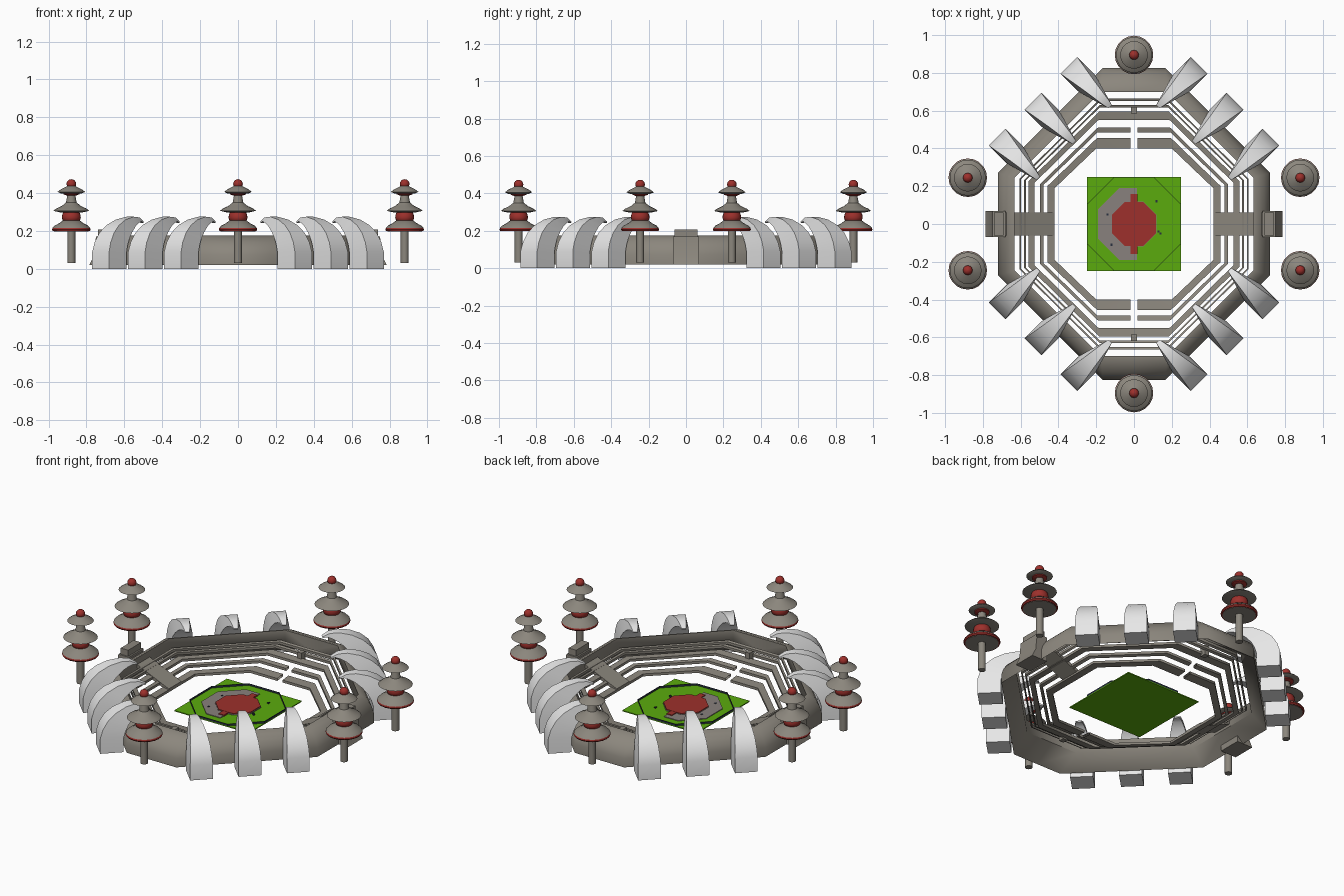
import bpy, bmesh, math

if "Cube" in bpy.data.objects:
    bpy.data.objects.remove(bpy.data.objects["Cube"])

def mat(name, r, g, b):
    m = bpy.data.materials.new(name)
    m.diffuse_color = (r, g, b, 1)
    m.use_nodes = True
    m.node_tree.nodes["Principled BSDF"].inputs["Base Color"].default_value = m.diffuse_color
    return m

STONE = mat("warm stone", .26, .24, .205)
WHITE = mat("pale bone", .80, .80, .80)
RED = mat("dark red", .34, .03, .025)
GREEN = mat("grass green", .105, .41, .004)
GREY = mat("field grey", .25, .22, .205)
NAVY = mat("dark navy", .02, .03, .05)

def make(name, verts, faces, m, angle=35):
    me = bpy.data.meshes.new(name)
    bm = bmesh.new()
    vs = [bm.verts.new(v) for v in verts]
    for f in faces:
        bm.faces.new([vs[i] for i in f])
    bmesh.ops.recalc_face_normals(bm, faces=bm.faces)
    bm.to_mesh(me)
    bm.free()
    me.materials.append(m)
    me.shade_smooth()
    me.set_sharp_from_angle(angle=math.radians(angle))
    ob = bpy.data.objects.new(name, me)
    bpy.context.collection.objects.link(ob)
    return ob

def loft(name, sections, m, caps=True, ring=False, angle=35):
    """Skin closed cross-sections that share a point count."""
    n, k = len(sections[0]), len(sections)
    faces = []
    for s in range(k if ring else k - 1):
        a, b = s * n, (s + 1) % k * n
        faces += [(a + i, a + (i + 1) % n, b + (i + 1) % n, b + i) for i in range(n)]
    if caps and not ring:
        faces += [tuple(range(n)), tuple(range((k - 1) * n, k * n))]
    return make(name, [p for s in sections for p in s], faces, m, angle)

def prism(name, pts, z0, z1, m):
    return loft(name, [[(x, y, z) for x, y in pts] for z in (z0, z1)], m)

def box(name, x0, x1, y0, y1, z0, z1, m):
    return prism(name, [(x0, y0), (x1, y0), (x1, y1), (x0, y1)], z0, z1, m)

def lathe(name, prof, cx, cy, m, seg=20):
    secs = [[(cx + r * math.cos(2 * math.pi * i / seg),
              cy + r * math.sin(2 * math.pi * i / seg), z) for i in range(seg)]
            for r, z in prof]
    return loft(name, secs, m, angle=40)

def octagon(a):
    r = a / math.cos(math.pi / 8)
    return [(r * math.cos(math.pi / 8 + i * math.pi / 4),
             r * math.sin(math.pi / 8 + i * math.pi / 4)) for i in range(8)]

# Arena bands: quarter path from inner (t=0) to outer (t=1), mirrored twice
def band(name, prof, m, start=0.0):
    secs = []
    for step in range(4):
        sec = []
        for t, z in prof:
            X, Y = .42 + .30 * t, .40 + .425 * t
            cx, cy = .20 - .035 * t, .19 + .08 * t
            x, y = [(start, Y), (cx, Y), (X, cy), (X, 0)][step]
            sec.append((x, y, z))
        secs.append(sec)
    ob = loft(name, secs, m, caps=False, angle=46)
    mod = ob.modifiers.new("mirror", 'MIRROR')
    mod.use_axis = (True, True, False)
    mod.merge_threshold = .0005
    return ob

# Outer wall: rounded roof shoulder, underside rising towards the seats
band("outer_wall", [(.705, .10), (.705, .175), (.73, .175), (.82, .162), (.90, .14),
                    (.96, .112), (1, .075), (1, .02)], STONE)
# Seating tiers with open gaps; the lowest two are split by a stair slot
for i, (t0, t1, slot) in enumerate([(0, .13, .018), (.20, .26, .018), (.355, .46, 0),
                                    (.51, .54, 0), (.59, .62, 0)]):
    z = .04 + .14 * t0
    band("seating_tier_%d" % (i + 1),
         [(t0, z), (t1, z + .006), (t1, z - .009), (t0, z - .015)], STONE, slot)

# Side entrances: ramp, gatehouse and gate block; posts at the stair slots
for s in (-1, 1):
    ramp = [(.42, .045), (.70, .165), (.70, .145), (.42, .025)]
    loft("entrance_ramp", [[(s * x, y, z) for x, z in ramp] for y in (-.06, .06)], STONE)
    gate = [(.68, .02), (.785, .02), (.76, .07), (.75, .17), (.68, .17)]
    loft("gatehouse", [[(s * x, y, z) for x, z in gate] for y in (-.07, .07)], STONE)
    x0, x1 = sorted((s * .69, s * .74))
    box("gate_block", x0, x1, -.062, .062, .17, .207, STONE)
    y0, y1 = sorted((s * .585, s * .62))
    box("stair_post", -.015, .015, y0, y1, .07, .13, STONE)

# Curved claws, three on each diagonal: (outer r, outer z, inner r, inner z, half width)
CLAW = [(0, 0, .13, 0, .063), (0, .09, .13, .085, .063), (.015, .14, .142, .125, .060),
        (.045, .19, .16, .16, .055), (.09, .23, .19, .195, .047), (.15, .26, .225, .225, .037),
        (.22, .275, .26, .243, .027), (.27, .271, .285, .25, .020), (.31, .25, .308, .243, .012)]
Q = math.sqrt(.5)
for sx in (-1, 1):
    for sy in (-1, 1):
        for bx, by in ((.345, .84), (.535, .65), (.725, .46)):
            secs = []
            for ro, zo, ri, zi, w in CLAW:
                pts = [(ro, zo, -w), (ro, zo, w), (ri, zi, w), (ri, zi, -w)]
                secs.append([(sx * (bx - Q * r + Q * c), sy * (by - Q * r - Q * c), z)
                             for r, z, c in pts])
            loft("claw", secs, WHITE, angle=60)

# Tiered lantern towers
for cx, cy in [(0, .895), (0, -.895), (.88, .245), (.88, -.245), (-.88, .245), (-.88, -.245)]:
    lathe("tower_post", [(.021, .03), (.021, .205)], cx, cy, STONE, 12)
    lathe("lower_rim", [(.098, .2), (.102, .207), (.098, .217)], cx, cy, RED)
    lathe("lower_soffit", [(.092, .198), (.092, .204)], cx, cy, STONE)
    lathe("lower_roof", [(.1, .215), (.088, .228), (.065, .24), (.045, .255)], cx, cy, STONE)
    lathe("lantern_body", [(.03, .245), (.045, .255), (.05, .27), (.048, .285), (.04, .305)],
          cx, cy, RED)
    lathe("middle_roof", [(.06, .298), (.095, .306), (.08, .318), (.05, .332), (.028, .35),
                          (.02, .395)], cx, cy, STONE)
    lathe("upper_rim", [(.025, .387), (.042, .393), (.042, .402)], cx, cy, RED)
    lathe("upper_roof", [(.055, .398), (.073, .406), (.055, .42), (.03, .432), (.01, .445)],
          cx, cy, STONE)
    lathe("finial_ball", [(.025 * math.sin(math.pi * i / 8) + .0005,
                           .448 - .025 * math.cos(math.pi * i / 8)) for i in range(9)],
          cx, cy, RED, 12)

# Playing field: grass, half apron, red centre with two tabs
box("grass", -.25, .25, -.25, .25, .028, .034, GREEN)
apron = [(min(x, .015), y) for x, y in octagon(.19) if x < .1]
prism("half_apron", apron, .034, .038, GREY)
prism("centre_border", octagon(.119), .034, .040, GREY)
prism("red_centre", octagon(.117), .034, .044, RED)
for s in (-1, 1):
    y0, y1 = sorted((s * .11, s * .16))
    box("red_tab", -.018, .018, y0, y1, .034, .043, RED)
for x, y in [(.12, .12), (.13, -.04), (.14, -.05), (-.14, .05), (-.12, -.11)]:
    box("field_marker", x - .005, x + .005, y - .006, y + .006, .034, .040, NAVY)

# Thin octagonal barrier around the field
outer, inner = octagon(.25), octagon(.2475)
loft("field_barrier", [[(ox, oy, .034), (ox, oy, .045), (ix, iy, .045), (ix, iy, .034)]
                       for (ox, oy), (ix, iy) in zip(outer, inner)], NAVY, ring=True)
